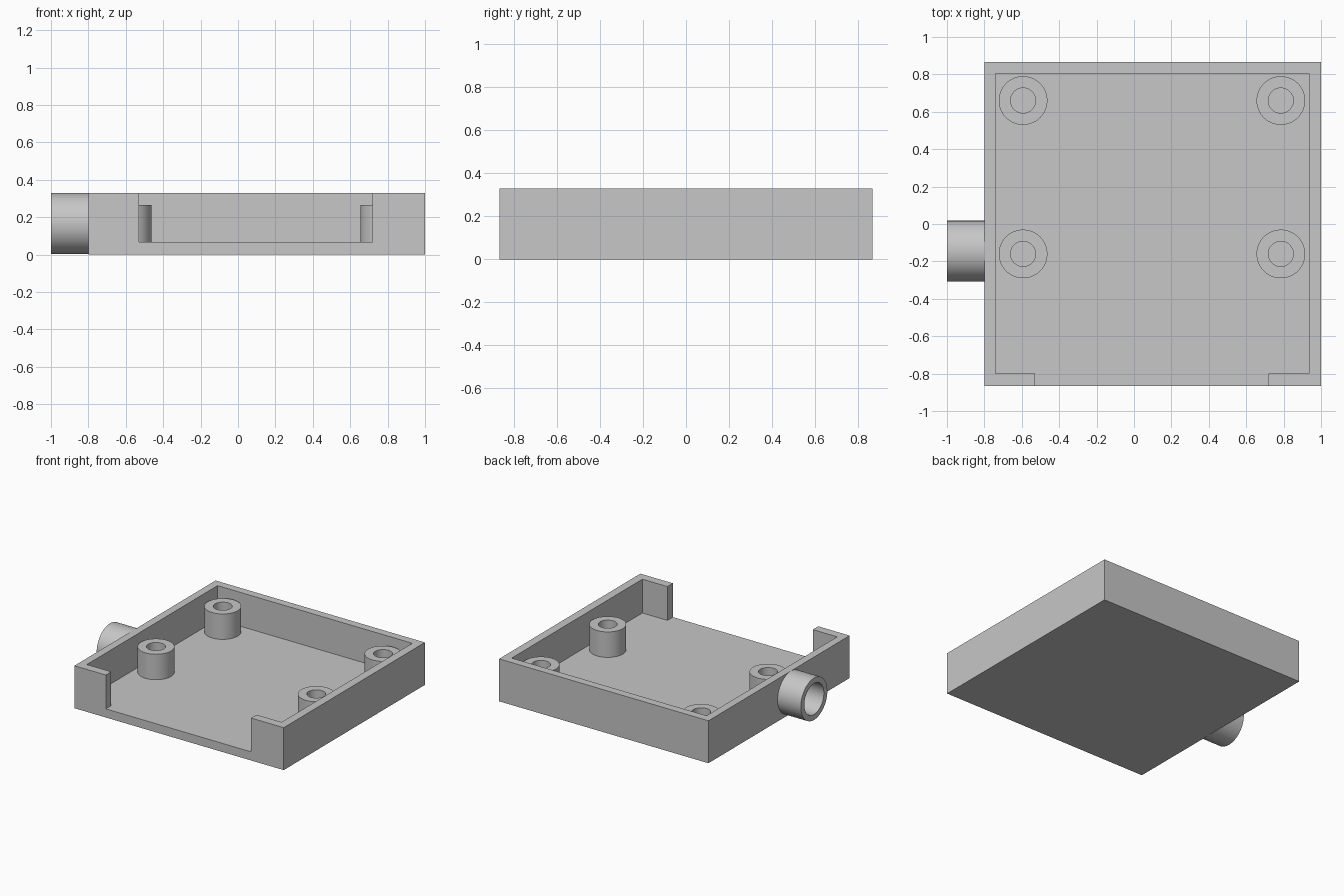
import bpy
import bmesh
import math
from mathutils import Matrix, Vector

old = bpy.data.objects.get("Cube")
if old:
    bpy.data.objects.remove(old, do_unlink=True)

GREY = (0.57, 0.57, 0.57, 1.0)
grey = bpy.data.materials.new("plain grey")
grey.use_nodes = True
grey.diffuse_color = GREY
grey.node_tree.nodes["Principled BSDF"].inputs["Base Color"].default_value = GREY


def add_object(name, bm):
    bmesh.ops.recalc_face_normals(bm, faces=bm.faces)
    mesh = bpy.data.meshes.new(name)
    bm.to_mesh(mesh)
    bm.free()
    mesh.materials.append(grey)
    obj = bpy.data.objects.new(name, mesh)
    bpy.context.collection.objects.link(obj)
    return obj


def activate(obj):
    bpy.ops.object.select_all(action="DESELECT")
    obj.select_set(True)
    bpy.context.view_layer.objects.active = obj


def box(name, low, high):
    low, high = Vector(low), Vector(high)
    bm = bmesh.new()
    bmesh.ops.create_cube(bm, size=1)
    bmesh.ops.scale(bm, vec=high - low, verts=bm.verts)
    bmesh.ops.translate(bm, vec=(low + high) / 2, verts=bm.verts)
    return add_object(name, bm)


def cut(target, cutter):
    cutter.hide_render = True
    mod = target.modifiers.new("cut", "BOOLEAN")
    mod.operation = "DIFFERENCE"
    mod.solver = "EXACT"
    mod.object = cutter
    activate(target)
    bpy.ops.object.modifier_apply(modifier=mod.name)
    bpy.data.objects.remove(cutter, do_unlink=True)


def sleeve(name, outer, inner, length, matrix):
    """Hollow round sleeve, seated at its base on another surface."""
    bm = bmesh.new()
    profile = [(outer, 0), (outer, length), (inner, length), (inner, 0)]
    verts = [bm.verts.new((r, 0, z)) for r, z in profile]
    edges = [bm.edges.new(pair) for pair in zip(verts, verts[1:])]
    bmesh.ops.spin(bm, geom=verts + edges, cent=(0, 0, 0), axis=(0, 0, 1),
                   angle=math.tau, steps=64)
    bmesh.ops.remove_doubles(bm, verts=bm.verts, dist=0.0001)
    bmesh.ops.transform(bm, matrix=matrix, verts=bm.verts)
    obj = add_object(name, bm)
    activate(obj)
    bpy.ops.object.shade_smooth_by_angle(angle=math.radians(30))
    return obj


# Open tray with a wide notch in the front wall
FLOOR, TOP = 0.067, 0.33
tray = box("tray", (-0.8, -0.867, 0), (1.0, 0.867, TOP))
cut(tray, box("cavity_cutter", (-0.74, -0.8, FLOOR), (0.935, 0.805, 0.5)))
cut(tray, box("notch_cutter", (-0.53, -1.0, FLOOR), (0.72, -0.7, 0.5)))

# Four hollow mounting posts on the floor
for side, x in (("right", -0.593), ("left", 0.785)):
    for end, y in (("front", -0.16), ("back", 0.66)):
        sleeve(f"{end}_{side}_post", 0.13, 0.067, 0.198,
               Matrix.Translation((x, y, FLOOR)))

# Round spout on the right wall
sleeve("side_spout", 0.163, 0.12, 0.2,
       Matrix.Translation((-0.8, -0.145, 0.167)) @ Matrix.Rotation(-math.pi / 2, 4, "Y"))
